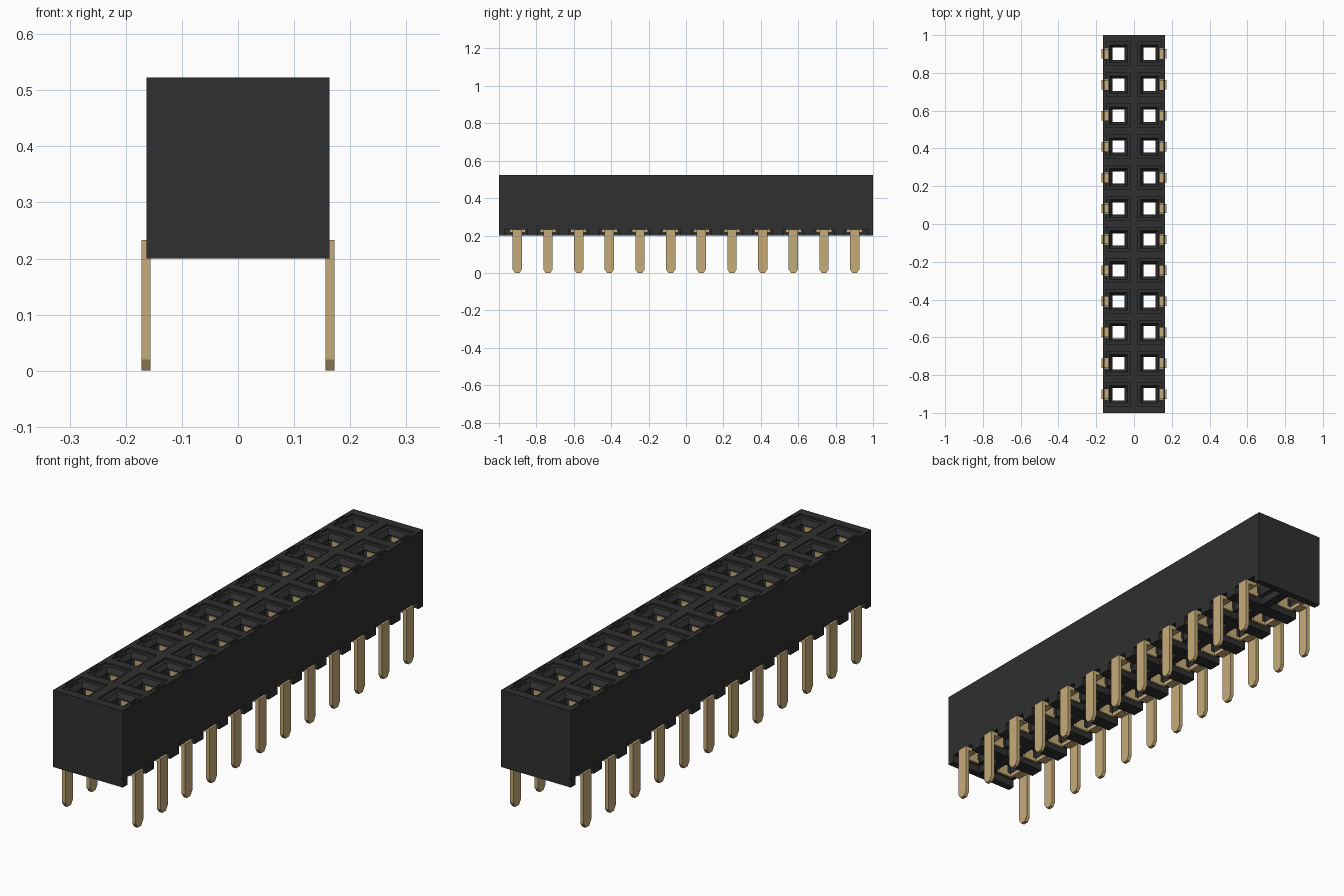
import bpy, bmesh
from mathutils import Vector

old = bpy.data.objects.get("Cube")
if old:
    bpy.data.objects.remove(old, do_unlink=True)

PITCH = 2 / 12.2
ROW_X = 0.082                     # socket column offset from the centre
HALF_X, TOP, FLOOR, BASE = 0.163, 0.523, 0.233, 0.2
SLOTS_Y = [(i - 5.5) * PITCH for i in range(12)]


def material(name, rgb, rough):
    m = bpy.data.materials.new(name)
    m.use_nodes = True
    m.diffuse_color = (*rgb, 1)
    bsdf = m.node_tree.nodes["Principled BSDF"]
    bsdf.inputs["Base Color"].default_value = (*rgb, 1)
    bsdf.inputs["Roughness"].default_value = rough
    return m


BLACK = material("black plastic", (0.029, 0.029, 0.029), 0.6)
GOLD = material("gold plating", (0.56, 0.41, 0.19), 0.4)


def prism(bm, bottom, top):
    """Closed solid between two matching outlines."""
    a = [bm.verts.new(p) for p in bottom]
    b = [bm.verts.new(p) for p in top]
    n = len(a)
    faces = [bm.faces.new(a[::-1]), bm.faces.new(b)]
    faces += [bm.faces.new((a[i], a[(i + 1) % n], b[(i + 1) % n], b[i])) for i in range(n)]
    bmesh.ops.recalc_face_normals(bm, faces=faces)


def box(bm, x0, x1, y0, y1, z0, z1):
    ring = [(x0, y0), (x1, y0), (x1, y1), (x0, y1)]
    prism(bm, [(x, y, z0) for x, y in ring], [(x, y, z1) for x, y in ring])


def funnel(bm, x, y, h0, h1, z0, z1):
    """Square frustum, half width h0 at z0 and h1 at z1."""
    ring = [(-1, -1), (1, -1), (1, 1), (-1, 1)]
    prism(bm, [(x + i * h0, y + j * h0, z0) for i, j in ring],
          [(x + i * h1, y + j * h1, z1) for i, j in ring])


def finish(bm, name, mat):
    me = bpy.data.meshes.new(name)
    bm.to_mesh(me)
    bm.free()
    me.materials.append(mat)
    ob = bpy.data.objects.new(name, me)
    bpy.context.collection.objects.link(ob)
    return ob


# Housing block
bm = bmesh.new()
box(bm, -HALF_X, HALF_X, -1, 1, FLOOR, TOP)
housing = finish(bm, "housing", BLACK)


def cut(build):
    """Subtract one shape per socket from the housing."""
    bm = bmesh.new()
    for side in (-1, 1):
        for y in SLOTS_Y:
            build(bm, side, y)
    cutter = finish(bm, "cutter", BLACK)
    cutter.hide_render = True
    mod = housing.modifiers.new("cut", 'BOOLEAN')
    mod.operation, mod.solver, mod.object = 'DIFFERENCE', 'EXACT', cutter
    bpy.context.view_layer.objects.active = housing
    bpy.ops.object.modifier_apply(modifier=mod.name)
    bpy.data.objects.remove(cutter, do_unlink=True)


# Contact shafts, funnel mouths, shallow recesses and narrow outer slots
cut(lambda bm, s, y: funnel(bm, s * ROW_X, y, 0.043, 0.043, FLOOR - 0.1, TOP - 0.03))
cut(lambda bm, s, y: funnel(bm, s * ROW_X, y, 0.0325, 0.0325, TOP - 0.06, TOP + 0.1))
cut(lambda bm, s, y: funnel(bm, s * ROW_X, y, 0.033, 0.0475, TOP - 0.027, TOP - 0.007))
cut(lambda bm, s, y: funnel(bm, s * ROW_X, y, 0.0625, 0.0625, TOP - 0.008, TOP + 0.1))
cut(lambda bm, s, y: box(bm, *sorted((s * 0.135, s * 0.157)), y - 0.027, y + 0.027,
                         FLOOR - 0.1, TOP + 0.1))

# Underside: end walls, ribs between contacts and a centre spine
bm = bmesh.new()
for s in (-1, 1):
    box(bm, -HALF_X, HALF_X, *sorted((s * 0.97, s)), BASE, FLOOR)
finish(bm, "end_walls", BLACK)
bm = bmesh.new()
for y in SLOTS_Y[:-1]:
    mid = y + PITCH / 2
    box(bm, -HALF_X, HALF_X, mid - 0.029, mid + 0.029, BASE, FLOOR)
finish(bm, "standoff_ribs", BLACK)
bm = bmesh.new()
box(bm, -0.02, 0.02, -0.97, 0.97, BASE + 0.001, FLOOR)
finish(bm, "centre_spine", BLACK)

# Contacts: tapered leg, foot, fork prongs beside the hole, spring blades in the shaft
LEG = [(-0.012, 0), (0.012, 0), (0.025, 0.02), (0.025, FLOOR),
       (-0.025, FLOOR), (-0.025, 0.02)]
for s, name in ((1, "left_contacts"), (-1, "right_contacts")):
    bm = bmesh.new()
    for y in SLOTS_Y:
        prism(bm, [(s * 0.156, y + a, z) for a, z in LEG],
              [(s * 0.172, y + a, z) for a, z in LEG])
        box(bm, *sorted((s * 0.118, s * 0.156)), y - 0.025, y + 0.025, 0.217, FLOOR)
        box(bm, *sorted((s * 0.118, s * 0.128)), y - 0.043, y + 0.043, 0.217, FLOOR)
        for t in (-1, 1):
            y0, y1 = sorted((y + t * 0.033, y + t * 0.0425))
            box(bm, *sorted((s * 0.055, s * 0.118)), y0, y1, 0.217, FLOOR)
            box(bm, *sorted((s * 0.06, s * 0.104)), y0, y1, FLOOR, TOP - 0.032)
    finish(bm, name, GOLD)
